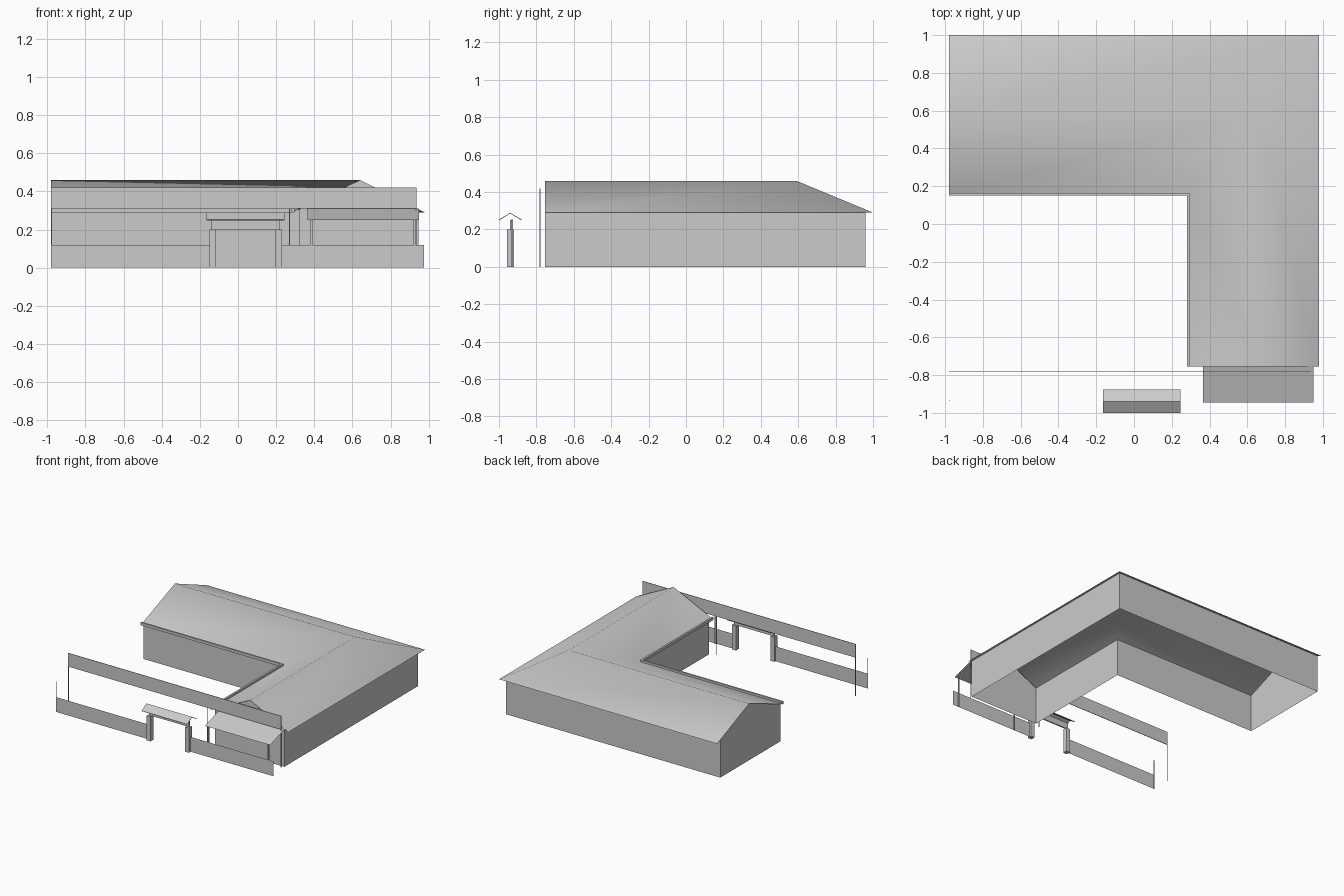
import bpy

if "Cube" in bpy.data.objects:
    bpy.data.objects.remove(bpy.data.objects["Cube"])


def mesh(name, verts, faces, thick=0, smooth=False):
    me = bpy.data.meshes.new(name)
    me.from_pydata(verts, [], faces)
    me.update()
    ob = bpy.data.objects.new(name, me)
    bpy.context.collection.objects.link(ob)
    if smooth:
        me.polygons.foreach_set("use_smooth", [True] * len(me.polygons))
    if thick:
        mod = ob.modifiers.new("thickness", "SOLIDIFY")
        mod.thickness = thick
        mod.offset = 0
    return ob


def box(name, x0, x1, y0, y1, z0, z1):
    v = [(x, y, z) for z in (z0, z1) for x, y in ((x0, y0), (x1, y0), (x1, y1), (x0, y1))]
    f = [(3, 2, 1, 0), (4, 5, 6, 7)] + [(i, (i + 1) % 4, (i + 1) % 4 + 4, i + 4) for i in range(4)]
    return mesh(name, v, f)


def panel(name, x0, x1, y, z0, z1):
    return mesh(name, [(x0, y, z0), (x1, y, z0), (x1, y, z1), (x0, y, z1)], [(0, 1, 2, 3)])


L, R, F, B = -0.98, 0.98, -0.755, 1.0     # roof outline
RX, RY, RZ, EZ = 0.64, 0.59, 0.46, 0.29   # ridge position, ridge and eave heights
CX, CY = 0.28, 0.15                       # courtyard eave lines

# L-shaped house walls, open below, with the two gable ends
plan = [(L, 0.19), (0.32, 0.19), (0.32, F), (0.945, F), (0.945, 0.96), (L, 0.96)]
n = len(plan)
tops = [0.305] * n
verts = [(x, y, 0) for x, y in plan] + [(x, y, z) for (x, y), z in zip(plan, tops)]
faces = [(i, (i + 1) % n, (i + 1) % n + n, i + n) for i in range(n)]
verts += [(RX, F, RZ), (L, RY, RZ)]
faces += [(2 + n, 3 + n, 2 * n), (5 + n, n, 2 * n + 1)]
mesh("house_walls", verts, faces)

# Gabled roof: two wings meeting in a hip and a valley
v = [(L, RY, RZ), (RX, RY, RZ), (RX, F, RZ),
     (L, B, EZ), (R, B, EZ), (R, F, EZ),
     (L, CY, EZ), (CX, CY, EZ), (CX, F, EZ)]
mesh("house_roof", v, [(0, 1, 4, 3), (1, 2, 5, 4), (6, 7, 1, 0), (7, 8, 2, 1)], smooth=True)

# Gutters along the courtyard eaves
box("gutter_back_wing", L, CX + 0.015, CY, CY + 0.015, EZ, EZ + 0.022)
box("gutter_right_wing", CX, CX + 0.015, F, CY, EZ, EZ + 0.022)

# Porch roof and its slim posts
mesh("porch_roof", [(0.365, -0.945, 0.25), (0.95, -0.945, 0.25),
                    (0.95, F, 0.31), (0.365, F, 0.31)], [(0, 1, 2, 3)])
for x in (0.385, 0.925):
    box("porch_post", x - 0.005, x + 0.005, -0.935, -0.925, 0, 0.253)

# Raised screen band on thin poles
box("screen_band", L, 0.935, -0.782, -0.778, 0.31, 0.42)
for x in (L + 0.002, 0.27, 0.933):
    box("screen_pole", x - 0.002, x + 0.002, -0.782, -0.778, 0, 0.42)

# Low front fence either side of the gate
panel("fence_left", L, -0.15, -0.935, 0, 0.12)
panel("fence_right", 0.23, 0.975, -0.935, 0, 0.12)
box("fence_end_pole", L, L + 0.004, -0.937, -0.933, 0, 0.245)

# Gate posts, beam and small gable roof
for x in (-0.15, 0.195):
    box("gate_post", x, x + 0.035, -0.957, -0.92, 0, 0.2)
box("gate_beam", -0.14, 0.22, -0.94, -0.93, 0.2, 0.25)
mesh("gate_roof", [(-0.165, -1, 0.25), (0.245, -1, 0.25), (-0.165, -0.94, 0.287),
                   (0.245, -0.94, 0.287), (-0.165, -0.878, 0.25), (0.245, -0.878, 0.25)],
     [(0, 1, 3, 2), (2, 3, 5, 4)], thick=0.004)
